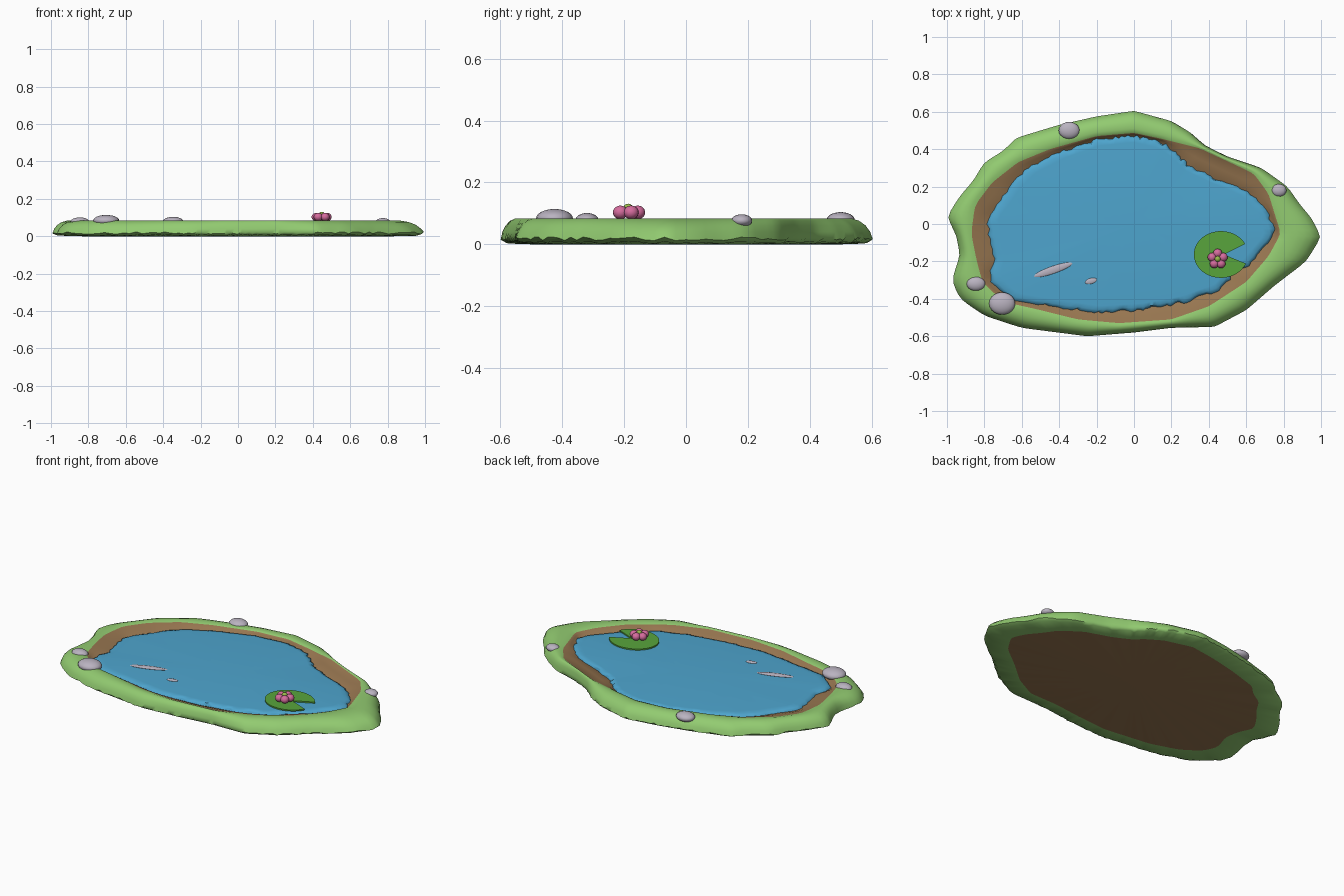
import bpy, bmesh, math, random
from mathutils import Matrix, Vector

if "Cube" in bpy.data.objects:
    bpy.data.objects.remove(bpy.data.objects["Cube"], do_unlink=True)

random.seed(4)
SEGMENTS = 180


def material(name, colour):
    mat = bpy.data.materials.new(name)
    mat.use_nodes = True
    mat.diffuse_color = (*colour, 1)
    mat.node_tree.nodes["Principled BSDF"].inputs["Base Color"].default_value = (*colour, 1)
    return mat


grass = material("grass green", (.29, .60, .165))
soil = material("soil brown", (.31, .18, .08))
water_blue = material("water blue", (.076, .376, .617))
leaf = material("leaf green", (.098, .376, .045))
pink = material("petal pink", (.67, .15, .34))
stone = material("stone grey", (.49, .45, .53))
pollen = material("flower centre green", (.32, .50, .07))


def finish(name, bm, mats, angle=40):
    bmesh.ops.recalc_face_normals(bm, faces=bm.faces)
    mesh = bpy.data.meshes.new(name)
    bm.to_mesh(mesh)
    bm.free()
    for mat in mats:
        mesh.materials.append(mat)
    obj = bpy.data.objects.new(name, mesh)
    bpy.context.collection.objects.link(obj)
    bpy.ops.object.select_all(action='DESELECT')
    obj.select_set(True)
    bpy.context.view_layer.objects.active = obj
    bpy.ops.object.shade_smooth_by_angle(angle=math.radians(angle))
    return obj


def outline(points):
    """Radius around the centre at evenly spaced angles, slightly smoothed."""
    polar = sorted((math.atan2(y, x) % math.tau, math.hypot(x, y)) for x, y in points)
    first, last = polar[0], polar[-1]
    polar = [(last[0] - math.tau, last[1])] + polar + [(first[0] + math.tau, first[1])]
    radii = []
    for i in range(SEGMENTS):
        a = math.tau * i / SEGMENTS
        for (a0, r0), (a1, r1) in zip(polar, polar[1:]):
            if a0 <= a <= a1:
                # interpolate 1/r components so that chords stay straight
                s = math.sin(a1 - a0)
                radii.append(r0 * r1 * s / (r0 * math.sin(a - a0) + r1 * math.sin(a1 - a)))
                break
    return [(radii[i - 1] + 4 * radii[i] + radii[(i + 1) % SEGMENTS]) / 6
            for i in range(SEGMENTS)]


def loft(name, rings, ring_mats, mats, caps, angle=40):
    """Bridge (radii, heights) rings; caps lists (ring, centre z, material)."""
    bm = bmesh.new()
    loops = []
    for radii, heights in rings:
        loop = []
        for i in range(SEGMENTS):
            a = math.tau * i / SEGMENTS
            z = heights[i] if isinstance(heights, list) else heights
            loop.append(bm.verts.new((radii[i] * math.cos(a), radii[i] * math.sin(a), z)))
        loops.append(loop)
    for lower, upper, index in zip(loops, loops[1:], ring_mats):
        for i in range(SEGMENTS):
            j = (i + 1) % SEGMENTS
            bm.faces.new((lower[i], lower[j], upper[j], upper[i])).material_index = index
    for ring, z, index in caps:
        centre = bm.verts.new((0, 0, z))
        for i in range(SEGMENTS):
            face = bm.faces.new((loops[ring][i], loops[ring][(i + 1) % SEGMENTS], centre))
            face.material_index = index
    return finish(name, bm, mats, angle)


def mix(a, b, t):
    return [p + (q - p) * t for p, q in zip(a, b)]


def ellipsoid(name, centre, size, mat, turn=0, segments=20):
    bm = bmesh.new()
    bmesh.ops.create_uvsphere(bm, u_segments=segments, v_segments=12, radius=1)
    place = (Matrix.Translation(centre) @ Matrix.Rotation(math.radians(turn), 4, 'Z')
             @ Matrix.Diagonal((*size, 1)))
    bmesh.ops.transform(bm, matrix=place, verts=bm.verts)
    return finish(name, bm, [mat])


# Plan outlines: bank foot, edge of the grass, shoreline
outer = outline([
    (1.0, -.07), (.95, .03), (.89, .1), (.82, .2), (.68, .3), (.5, .36), (.38, .42),
    (.3, .49), (.2, .55), (0, .605), (-.2, .575), (-.4, .53), (-.63, .46), (-.7, .39),
    (-.8, .33), (-.86, .23), (-.93, .15), (-1.0, .04), (-.95, -.06), (-.93, -.17),
    (-.975, -.3), (-.93, -.4), (-.8, -.49), (-.6, -.555), (-.25, -.6), (0, -.58),
    (.2, -.555), (.43, -.55), (.6, -.46), (.75, -.33), (.92, -.2)])
grass_edge = outline([
    (.785, -.05), (.75, .06), (.72, .16), (.64, .27), (.5, .335), (.35, .405), (.15, .455),
    (0, .487), (-.2, .47), (-.45, .4), (-.62, .33), (-.76, .22), (-.85, .1), (-.87, -.05),
    (-.84, -.2), (-.81, -.31), (-.7, -.415), (-.5, -.46), (-.3, -.51), (-.08, -.53),
    (.2, -.51), (.4, -.44), (.6, -.31), (.72, -.17)])
shore = outline([
    (.76, -.06), (.72, .06), (.62, .17), (.45, .24), (.3, .31), (.23, .38), (.15, .44),
    (0, .475), (-.2, .455), (-.4, .385), (-.57, .3), (-.67, .2), (-.72, .12), (-.79, .04),
    (-.77, -.1), (-.75, -.2), (-.78, -.3), (-.68, -.4), (-.45, -.44), (-.2, -.475),
    (.05, -.46), (.27, -.42), (.47, -.35), (.54, -.26), (.62, -.22), (.7, -.13)])

# Bank: flat soil underside, wrinkled grassy skirt, rounded rim, soil slope inside
wrinkle = [random.uniform(-1, 1) for _ in range(SEGMENTS)]
rings = [([r * .84 for r in outer], 0.0),
         ([r * .975 + .008 * w for r, w in zip(outer, wrinkle)], [.006 + .004 * w for w in wrinkle]),
         (outer, [.018 + .006 * w for w in wrinkle])]
for t, z in ((.93, .04), (.8, .061), (.62, .076), (.42, .083), (.2, .084), (0, .079)):
    rings.append((mix(grass_edge, outer, t), z))
rings += [(mix(shore, grass_edge, .5), .07), (shore, .055), ([r * .94 for r in shore], .04)]
loft("bank", rings, [0] * 8 + [1] * 3, [grass, soil], [(0, 0.0, 1), (-1, .04, 1)], 60)

# Water with a ragged, rounded edge
ragged = [r + random.uniform(-.012, .01) for r in shore]
loft("water", [(ragged, .05), ([r - .006 for r in ragged], .061),
               ([r * .965 for r in shore], .068), ([r * .92 for r in shore], .07)],
     [0] * 3, [water_blue], [(0, .05, 0), (-1, .07, 0)], 60)

# Lily pad with a notch
bm = bmesh.new()
centre = Vector((.465, -.163, .073))
rim = [bm.verts.new(centre + Vector((.145 * math.cos(a), .125 * math.sin(a), 0)))
       for a in (math.radians(27 + 310 * i / 40) for i in range(41))]
pad_face = bm.faces.new([bm.verts.new(centre + Vector((.015, 0, 0)))] + rim)
raised = bmesh.ops.extrude_face_region(bm, geom=[pad_face])["geom"]
bmesh.ops.translate(bm, vec=(0, 0, .008),
                    verts=[v for v in raised if isinstance(v, bmesh.types.BMVert)])
finish("lily_pad", bm, [leaf])

# Flower: ring of round petals and a small centre
fx, fy = .447, -.187
for i in range(5):
    a = math.radians(90 + 72 * i)
    ellipsoid(f"petal_{i + 1}", (fx + .031 * math.cos(a), fy + .031 * math.sin(a), .103),
              (.024, .024, .022), pink, segments=16)
ellipsoid("flower_centre", (fx, fy, .116), (.016, .016, .015), pollen, segments=12)

# Stones resting on the bank
for name, spot, size in (
        ("large_stone", (-.705, -.425, .083), (.07, .06, .031)),
        ("small_stone", (-.845, -.32, .077), (.05, .038, .024)),
        ("back_stone", (-.347, .5, .078), (.056, .046, .026)),
        ("side_stone", (.775, .18, .076), (.04, .034, .021))):
    ellipsoid(name, spot, size, stone)

# Pale ripples on the water
ellipsoid("long_ripple", (-.432, -.245, .071), (.108, .02, .006), stone, 19)
ellipsoid("short_ripple", (-.23, -.305, .071), (.032, .015, .005), stone, 15)
